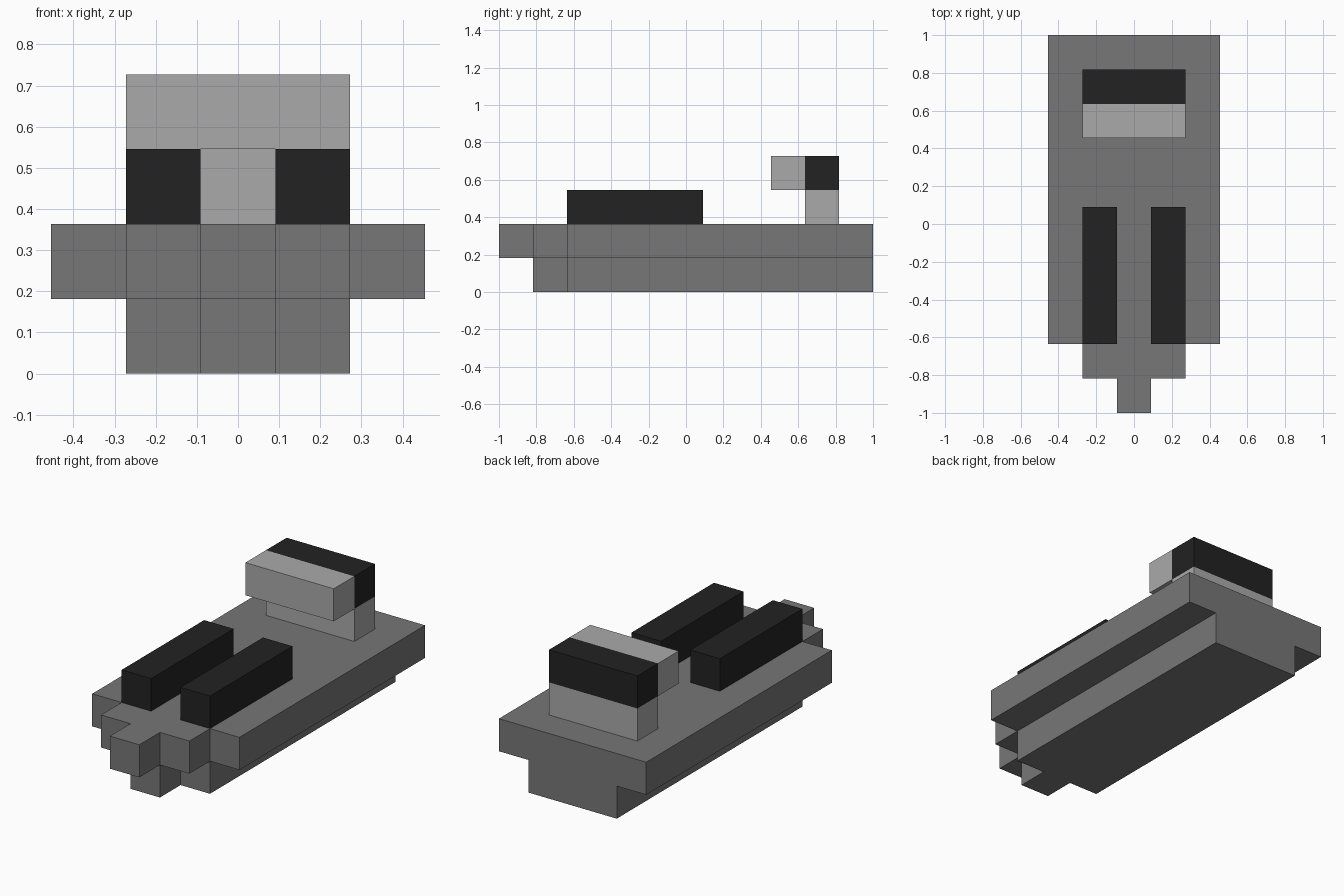
import bpy, bmesh
from mathutils import Vector

if "Cube" in bpy.data.objects:
    bpy.data.objects.remove(bpy.data.objects["Cube"])

U = 2 / 11                     # one block; the model is 11 blocks long


def material(name, grey):
    m = bpy.data.materials.new(name)
    m.diffuse_color = (grey, grey, grey, 1)
    m.use_nodes = True
    m.node_tree.nodes["Principled BSDF"].inputs["Base Color"].default_value = m.diffuse_color
    return m


HULL = material("mid grey", 0.184)
LIGHT = material("light grey", 0.402)
BLACK = material("near black", 0.016)


def block_part(name, mat, *boxes):
    """Closed skin around the union of boxes (x0, x1, y0, y1, z0, z1), in blocks.
    x is counted from the left side (0-5), y from the nose (0-11)."""
    cells = {(x, y, z) for x0, x1, y0, y1, z0, z1 in boxes
             for x in range(x0, x1) for y in range(y0, y1) for z in range(z0, z1)}
    bm = bmesh.new()
    for c in cells:
        for axis in range(3):
            for side in (-1, 1):
                n = Vector((0, 0, 0))
                n[axis] = side
                if tuple(int(a + b) for a, b in zip(c, n)) in cells:
                    continue
                u = Vector((0, 0, 0))
                u[(axis + 1) % 3] = 0.5
                v = n.cross(u)
                mid = Vector(c) + Vector((-2, -5, 0.5)) + n * 0.5
                bm.faces.new([bm.verts.new((mid + a * u + b * v) * U)
                              for a, b in ((-1, -1), (1, -1), (1, 1), (-1, 1))])
    bmesh.ops.remove_doubles(bm, verts=bm.verts, dist=0.001)
    # Merge the block squares into large flat faces
    bmesh.ops.dissolve_limit(bm, angle_limit=0.01, verts=bm.verts, edges=bm.edges)
    bmesh.ops.recalc_face_normals(bm, faces=bm.faces)
    mesh = bpy.data.meshes.new(name)
    bm.to_mesh(mesh)
    bm.free()
    mesh.materials.append(mat)
    ob = bpy.data.objects.new(name, mesh)
    bpy.context.collection.objects.link(ob)
    return ob


# Hull: narrow keel below a wide deck, both with a stepped nose
block_part("hull", HULL,
           (1, 4, 2, 11, 0, 1), (2, 3, 1, 2, 0, 1),
           (0, 5, 2, 11, 1, 2), (1, 4, 1, 2, 1, 2), (2, 3, 0, 1, 1, 2))

# Pair of long black bars on the deck
for side, x in (("left", 1), ("right", 3)):
    block_part(side + "_deck_bar", BLACK, (x, x + 1, 2, 6, 2, 3))

# Raised rear bridge: light post, black back and light overhanging front
block_part("bridge_post", LIGHT, (1, 4, 9, 10, 2, 3))
block_part("bridge_back", BLACK, (1, 4, 9, 10, 3, 4))
block_part("bridge_front", LIGHT, (1, 4, 8, 9, 3, 4))
